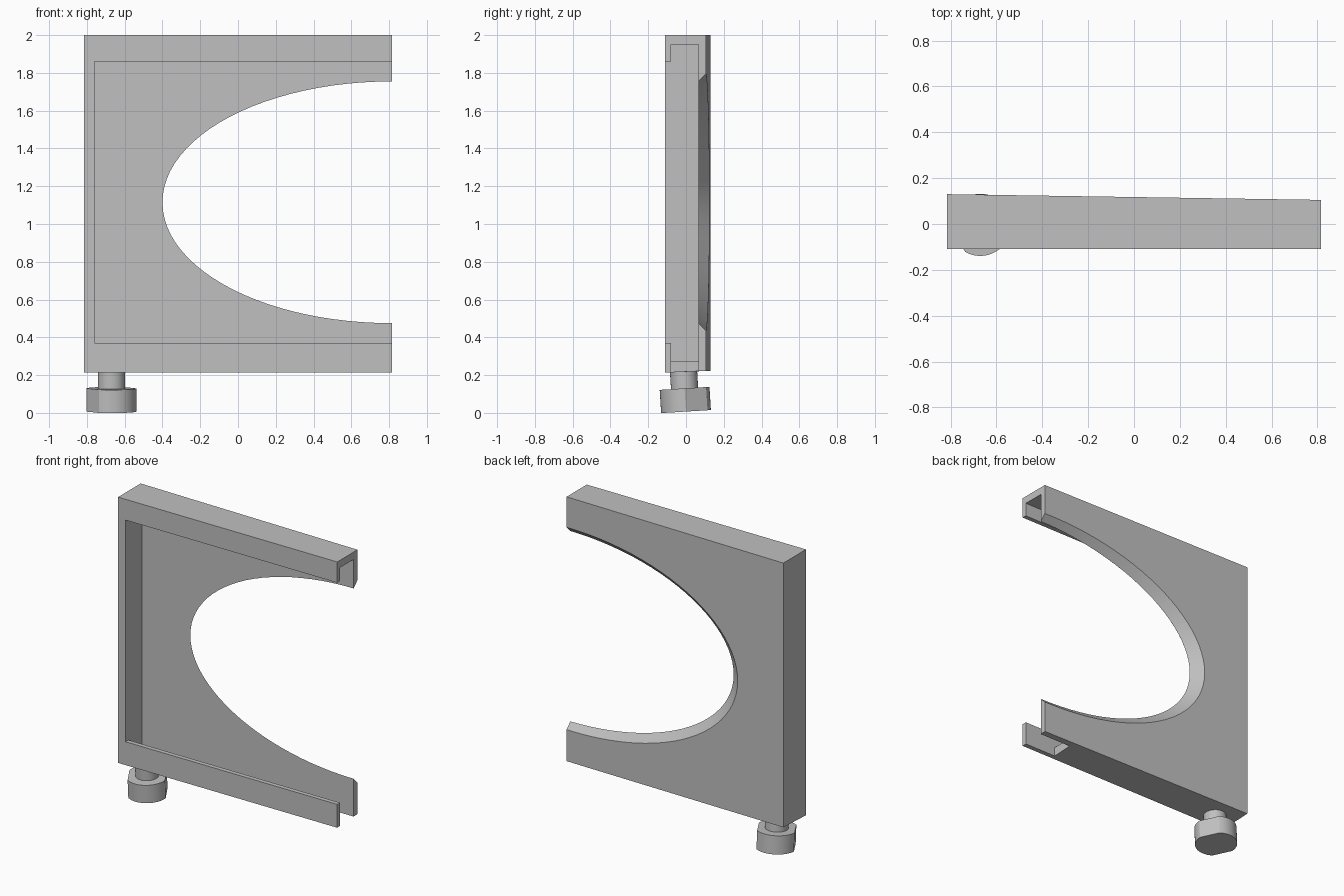
import bpy, bmesh, math
from mathutils import Matrix, Vector

cube = bpy.data.objects.get("Cube")
if cube:
    bpy.data.objects.remove(cube, do_unlink=True)

grey = bpy.data.materials.new("plain grey")
grey.use_nodes = True
colour = (0.53, 0.53, 0.53, 1)
grey.diffuse_color = colour
grey.node_tree.nodes["Principled BSDF"].inputs["Base Color"].default_value = colour


def loft(name, first, last):
    """Solid between two matching rings of points."""
    bm = bmesh.new()
    a = [bm.verts.new(p) for p in first]
    b = [bm.verts.new(p) for p in last]
    bm.faces.new(a)
    bm.faces.new(b)
    for i in range(len(a)):
        j = (i + 1) % len(a)
        bm.faces.new((a[i], a[j], b[j], b[i]))
    bmesh.ops.recalc_face_normals(bm, faces=bm.faces)
    mesh = bpy.data.meshes.new(name)
    bm.to_mesh(mesh)
    bm.free()
    mesh.materials.append(grey)
    obj = bpy.data.objects.new(name, mesh)
    bpy.context.collection.objects.link(obj)
    return obj


def along_x(name, profile, x0, x1):
    return loft(name, [(x0, y, z) for y, z in profile], [(x1, y, z) for y, z in profile])


def cut(obj, cutter):
    mod = obj.modifiers.new("cut", 'BOOLEAN')
    mod.operation = 'DIFFERENCE'
    mod.solver = 'EXACT'
    mod.object = cutter
    cutter.hide_render = True
    bpy.context.view_layer.update()
    done = bpy.data.meshes.new_from_object(
        obj.evaluated_get(bpy.context.evaluated_depsgraph_get()))
    obj.modifiers.clear()
    obj.data = done
    bpy.data.objects.remove(cutter, do_unlink=True)


def smooth(obj):
    bpy.ops.object.select_all(action='DESELECT')
    obj.select_set(True)
    bpy.context.view_layer.objects.active = obj
    bpy.ops.object.shade_smooth_by_angle(angle=math.radians(30))


# Frame block: back face tapers slightly toward the open end
def end_section(x, back):
    return [(x, -0.11, 0.213), (x, back, 0.223), (x, back, 2), (x, -0.11, 2)]


frame = loft("frame", end_section(-0.815, 0.13), end_section(0.815, 0.105))

# Front recess with slots behind the upper and lower lips
LIP, FLOOR = -0.08, 0.065
recess = [(-0.3, 0.37), (LIP, 0.37), (LIP, 0.275), (FLOOR, 0.275),
          (FLOOR, 1.95), (LIP, 1.95), (LIP, 1.86), (-0.3, 1.86)]
cut(frame, along_x("recess_cutter", recess, -0.76, 1))

# Notch through the lower slot at the open end
notch = [(LIP, 0.1), (FLOOR, 0.1), (FLOOR, 0.5), (LIP, 0.5)]
cut(frame, along_x("notch_cutter", notch, 0.58, 1))


# Half-oval opening in the back panel, flared toward the back
def oval(y, n=96):
    grow = y - FLOOR
    rx, rz = 1.215 + 1.2 * grow, 0.64 + grow
    return [(0.815 + rx * math.cos(t), y, 1.115 + rz * math.sin(t))
            for t in (2 * math.pi * i / n for i in range(n))]


cut(frame, loft("opening_cutter", oval(0.0), oval(0.2)))
smooth(frame)

# Foot: round shank and head with two parallel flats, leaning slightly
lean = Matrix.Translation((-0.67, 0, 0.007)) @ Matrix.Rotation(math.radians(3.5), 4, 'X')


def ring(radius, z, flats=False, n=48):
    pts = []
    for i in range(n):
        t = 2 * math.pi * i / n
        in_flat = flats and t % math.pi < math.radians(60) - 0.01 and t % math.pi > 0.01
        if not in_flat:
            pts.append(lean @ Vector((radius * math.cos(t), radius * math.sin(t), z)))
    return pts


smooth(loft("foot_shank", ring(0.072, 0.12), ring(0.072, 0.25)))
smooth(loft("foot_head", ring(0.132, 0, True), ring(0.132, 0.123, True)))
